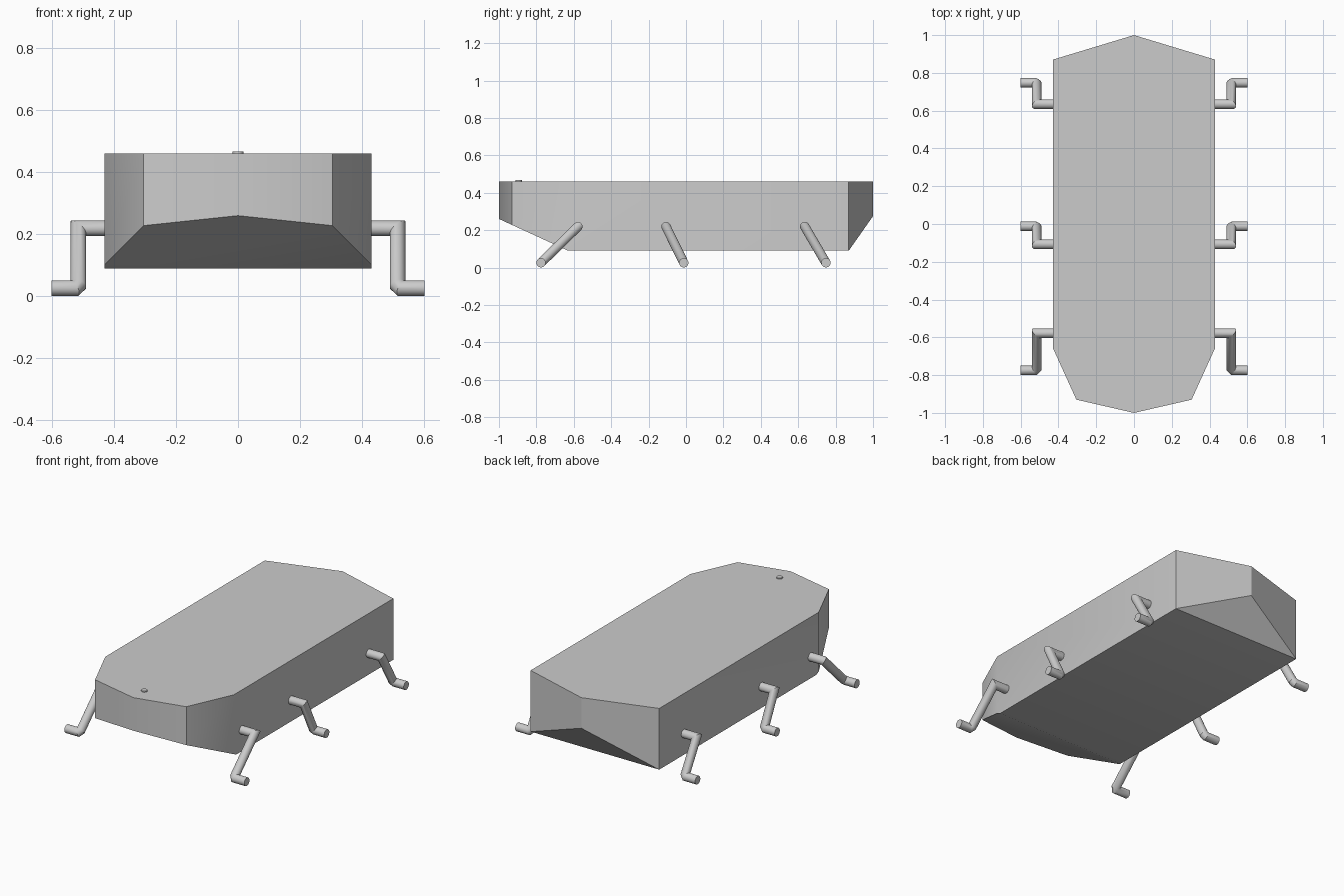
import bpy, bmesh, math
from mathutils import Vector

cube = bpy.data.objects.get("Cube")
if cube:
    bpy.data.objects.remove(cube, do_unlink=True)

grey = bpy.data.materials.new("plain_grey")
grey.use_nodes = True
colour = (0.6, 0.6, 0.6, 1)
grey.diffuse_color = colour
grey.node_tree.nodes["Principled BSDF"].inputs["Base Color"].default_value = colour


def finish(name, bm, angle):
    bmesh.ops.recalc_face_normals(bm, faces=bm.faces)
    mesh = bpy.data.meshes.new(name)
    bm.to_mesh(mesh)
    bm.free()
    mesh.materials.append(grey)
    obj = bpy.data.objects.new(name, mesh)
    bpy.context.collection.objects.link(obj)
    bpy.ops.object.select_all(action='DESELECT')
    obj.select_set(True)
    bpy.context.view_layer.objects.active = obj
    bpy.ops.object.shade_smooth_by_angle(angle=math.radians(angle))
    return obj


def trim(bm, point, normal):
    """Slice off everything on the normal side and cap the cut."""
    geom = bm.verts[:] + bm.edges[:] + bm.faces[:]
    bmesh.ops.bisect_plane(bm, geom=geom, dist=1e-5, plane_co=point,
                           plane_no=normal, clear_outer=True)
    bmesh.ops.holes_fill(bm, edges=[e for e in bm.edges if e.is_boundary])


# Hull: outline raised to a prism, then sloped under the nose and the tail
BOTTOM, TOP = 0.09, 0.46
half = [(0, -1), (0.305, -0.93), (0.43, -0.655), (0.43, 0.87), (0, 1)]
outline = half + [(-x, y) for x, y in half[-2:0:-1]]
bm = bmesh.new()
base = bm.faces.new([bm.verts.new((x, y, BOTTOM)) for x, y in outline])
raised = bmesh.ops.extrude_face_region(bm, geom=[base], use_keep_orig=True)
for v in raised["geom"]:
    if isinstance(v, bmesh.types.BMVert):
        v.co.z = TOP
trim(bm, (0, -0.63, BOTTOM), (0, -0.17, -0.37))
trim(bm, (0, 0.87, BOTTOM), (0, 0.185, -0.13))
finish("hull", bm, 30)

# Small button on the deck
bm = bmesh.new()
bmesh.ops.create_cone(bm, cap_ends=True, segments=24, radius1=0.017,
                      radius2=0.017, depth=0.014)
bmesh.ops.translate(bm, verts=bm.verts, vec=(0, -0.895, TOP))
finish("deck_button", bm, 30)


def mitred_tube(name, path, radius, sides=24):
    """Round tube along a path that starts along x, with mitred bends."""
    path = [Vector(p) for p in path]
    dirs = [(b - a).normalized() for a, b in zip(path, path[1:])]
    bm = bmesh.new()
    ring = []
    for i in range(sides):
        a = 2 * math.pi * i / sides
        ring.append(path[0] + Vector((0, math.cos(a), math.sin(a))) * radius)
    rows = [[bm.verts.new(p) for p in ring]]
    for i, d in enumerate(dirs):
        end = path[i + 1]
        plane = d + dirs[i + 1] if i + 1 < len(dirs) else d
        ring = [p + d * ((end - p).dot(plane) / d.dot(plane)) for p in ring]
        rows.append([bm.verts.new(p) for p in ring])
    for low, high in zip(rows, rows[1:]):
        for i in range(sides):
            j = (i + 1) % sides
            bm.faces.new((low[i], low[j], high[j], high[i]))
    bm.faces.new(rows[0])
    bm.faces.new(rows[-1])
    return finish(name, bm, 30)


# Cranked legs: stub from the hull, slanted shin, foot peg
legs = {"front": (-0.578, -0.775), "middle": (-0.107, -0.012),
        "rear": (0.635, 0.748)}
for side, s in (("left", 1), ("right", -1)):
    for place, (y_hip, y_foot) in legs.items():
        hip = Vector((s * 0.515, y_hip, 0.219))
        ankle = Vector((s * 0.515, y_foot, 0.026))
        path = [(s * 0.4, y_hip, 0.219), hip, hip.lerp(ankle, 0.95),
                ankle + Vector((s * 0.01, 0, 0)), (s * 0.602, y_foot, 0.026)]
        mitred_tube(f"{place}_leg_{side}", path, 0.025)
